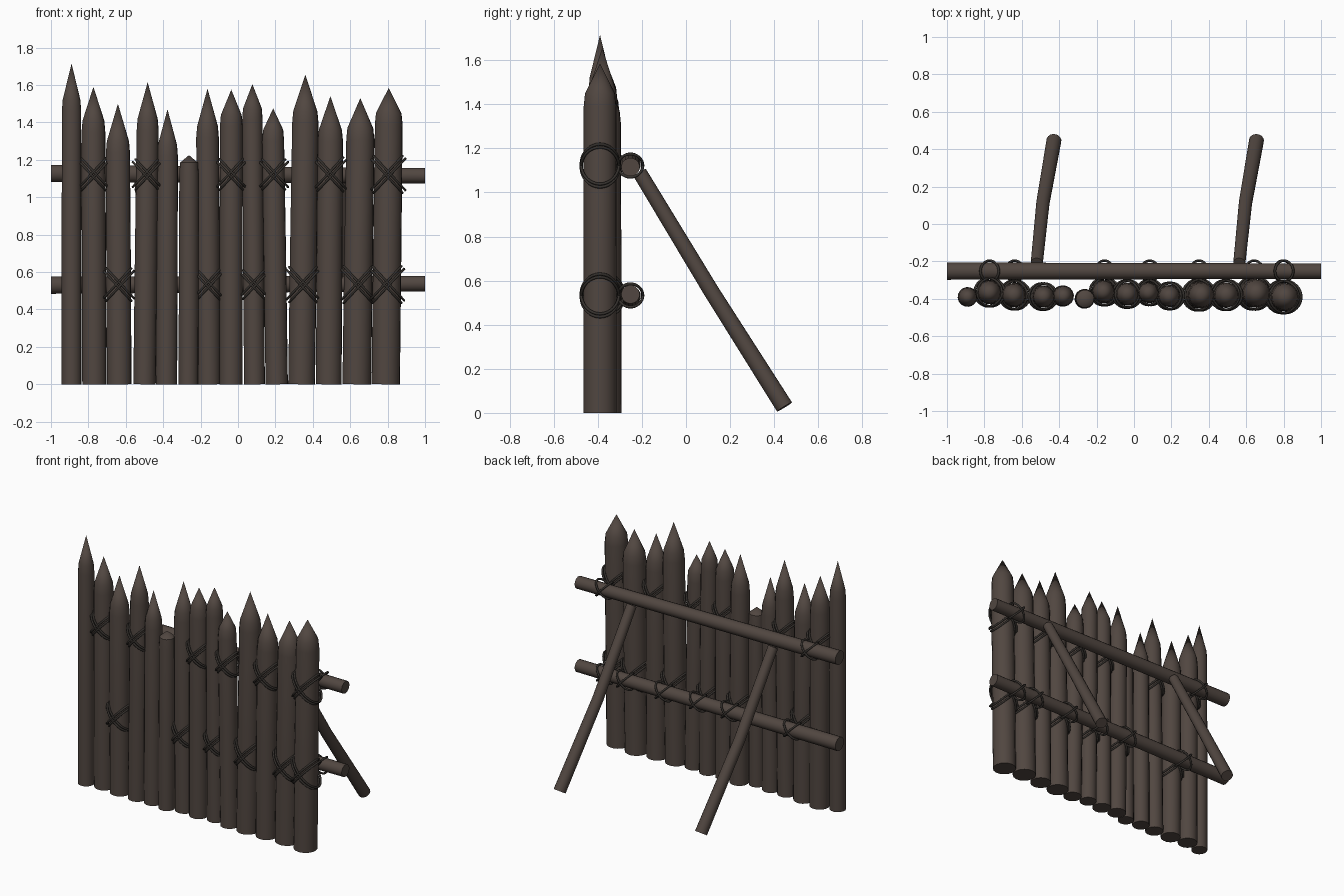
import bpy, bmesh, math
from mathutils import Vector

if "Cube" in bpy.data.objects:
    bpy.data.objects.remove(bpy.data.objects["Cube"])


def material(name, rgb):
    m = bpy.data.materials.new(name)
    m.diffuse_color = (*rgb, 1)
    m.use_nodes = True
    m.node_tree.nodes["Principled BSDF"].inputs["Base Color"].default_value = m.diffuse_color
    return m


WOOD = material("dark_wood", (0.082, 0.062, 0.052))
ROPE = material("dark_rope", (0.035, 0.030, 0.026))


def finish(bm, name, mat, angle=35):
    bmesh.ops.remove_doubles(bm, verts=bm.verts, dist=1e-5)
    bmesh.ops.recalc_face_normals(bm, faces=bm.faces)
    me = bpy.data.meshes.new(name)
    bm.to_mesh(me)
    bm.free()
    me.materials.append(mat)
    ob = bpy.data.objects.new(name, me)
    bpy.context.collection.objects.link(ob)
    bpy.ops.object.select_all(action='DESELECT')
    ob.select_set(True)
    bpy.context.view_layer.objects.active = ob
    bpy.ops.object.shade_smooth_by_angle(angle=math.radians(angle))
    return ob


def pole(name, stations, sides=16):
    """Loft circles along (centre, radius) stations; radius 0 makes a point."""
    bm = bmesh.new()
    axis = (Vector(stations[-1][0]) - Vector(stations[0][0])).normalized()
    u = axis.cross(Vector((0.3, 1, 0.2))).normalized()
    v = axis.cross(u)
    rings = []
    for c, r in stations:
        ring = []
        if r == 0:
            ring = [bm.verts.new(c)] * sides
        else:
            for k in range(sides):
                a = 2 * math.pi * k / sides
                ring.append(bm.verts.new(Vector(c) + r * (u * math.cos(a) + v * math.sin(a))))
        rings.append(ring)
    for a, b in zip(rings, rings[1:]):
        for k in range(sides):
            n = (k + 1) % sides
            quad = [a[k], a[n], b[n], b[k]]
            bm.faces.new(list(dict.fromkeys(quad)))
    for end in (rings[0], rings[-1]):
        if end[0] is not end[1]:
            bm.faces.new(end)
    return finish(bm, name, WOOD)


def loop(bm, c, u, v, a, b, r=0.007, n=32, m=6):
    """Closed elliptical rope ring with half axes a along u and b along v."""
    w = u.cross(v)
    rings = []
    for i in range(n):
        t = 2 * math.pi * i / n
        p = c + u * a * math.cos(t) + v * b * math.sin(t)
        out = (u * math.cos(t) / a + v * math.sin(t) / b).normalized()
        rings.append([bm.verts.new(p + r * (out * math.cos(s) + w * math.sin(s)))
                      for s in (2 * math.pi * j / m for j in range(m))])
    for i in range(n):
        p, q = rings[i], rings[(i + 1) % n]
        for j in range(m):
            k = (j + 1) % m
            bm.faces.new((p[j], p[k], q[k], q[j]))


# Stakes: bottom x, top x, y, radius, shoulder height, tip height
STAKES = [
    (-0.890, -0.890, -0.390, 0.053, 1.52, 1.715),
    (-0.768, -0.773, -0.365, 0.065, 1.41, 1.590),
    (-0.635, -0.642, -0.380, 0.066, 1.30, 1.500),
    (-0.500, -0.483, -0.388, 0.060, 1.42, 1.615),
    (-0.382, -0.377, -0.385, 0.057, 1.28, 1.470),
    (-0.265, -0.262, -0.400, 0.053, 1.185, 1.225),
    (-0.155, -0.163, -0.362, 0.062, 1.38, 1.580),
    (-0.037, -0.036, -0.375, 0.062, 1.44, 1.575),
    (0.088, 0.077, -0.367, 0.056, 1.475, 1.605),
    (0.207, 0.188, -0.385, 0.060, 1.36, 1.475),
    (0.340, 0.360, -0.380, 0.072, 1.46, 1.655),
    (0.485, 0.494, -0.380, 0.069, 1.36, 1.540),
    (0.635, 0.654, -0.370, 0.077, 1.37, 1.530),
    (0.790, 0.806, -0.390, 0.076, 1.45, 1.585),
]
for i, (x0, x1, y, r, zs, zt) in enumerate(STAKES):
    mid = (x0 + x1) / 2
    pole(f"stake_{i + 1}", [((x0, y, 0), r), ((mid, y, zs / 2), r),
                            ((x1, y, zs - 0.06), r * 0.98), ((x1, y, zs), r * 0.9),
                            ((x1, y, zt), 0)])

# Cross rails
RAIL_Y = -0.252
RAILS = {"upper": 1.122, "lower": 0.533}
pole("upper_rail", [((-1, RAIL_Y, 1.127), 0.047), ((1, RAIL_Y, 1.115), 0.042)])
pole("lower_rail", [((-1, RAIL_Y, 0.530), 0.047), ((1, RAIL_Y, 0.538), 0.042)])

# Rear braces, slightly bowed
for side, x in (("left", -0.52), ("right", 0.563)):
    pole(f"{side}_brace", [((x, -0.21, 1.09), 0.033), ((x + 0.033, 0.113, 0.555), 0.036),
                           ((x + 0.092, 0.447, 0.027), 0.040)])

# Rope lashings: crossed double loops on the stake, crossed loops on the rail
LASHED = {"upper": [2, 4, 8, 10, 12, 14], "lower": [3, 7, 9, 11, 13, 14]}
ON_RAIL = {"upper": [2, 14], "lower": [3, 7, 9, 11, 13, 14]}
Y = Vector((0, 1, 0))
for level, ids in LASHED.items():
    z = RAILS[level]
    for i in ids:
        x0, x1, y, r, zs, zt = STAKES[i - 1]
        x = x0 + (x1 - x0) * z / zs
        bm = bmesh.new()
        for s in (1, -1):
            u = Vector((s * 0.68, 0, 0.73)).normalized()
            w = u.cross(Y)
            for off in (-0.010, 0.010):
                loop(bm, Vector((x, y, z)) + w * off, u, Y, r * 1.5 + 0.01, r + 0.01)
            if i in ON_RAIL[level]:
                loop(bm, Vector((x, RAIL_Y, z)), u, Y, 0.072, 0.056)
        finish(bm, f"{level}_lashing_{i}", ROPE, 80)
